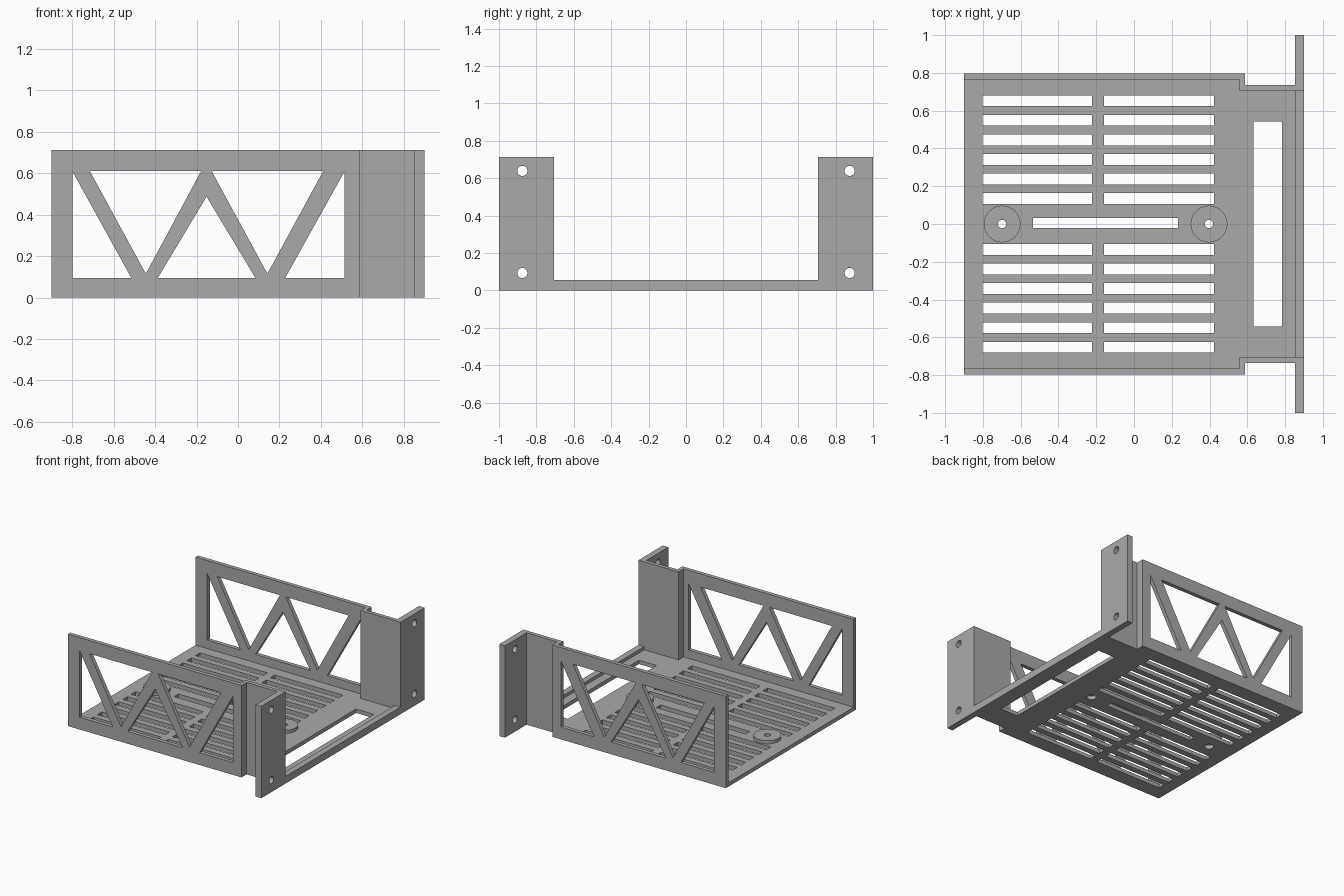
import bpy, bmesh, math
from mathutils import Vector

cube = bpy.data.objects.get("Cube")
if cube:
    bpy.data.objects.remove(cube, do_unlink=True)

grey = bpy.data.materials.new("plain grey")
grey.use_nodes = True
grey.diffuse_color = (0.4, 0.4, 0.4, 1)
grey.node_tree.nodes["Principled BSDF"].inputs["Base Color"].default_value = (0.4, 0.4, 0.4, 1)


def rect(x0, x1, y0, y1):
    return [(x0, y0), (x1, y0), (x1, y1), (x0, y1)]


def circle(cx, cy, r, n=40):
    return [(cx + r * math.cos(2 * math.pi * i / n),
             cy + r * math.sin(2 * math.pi * i / n)) for i in range(n)]


# Maps outline coordinates (u, v) and depth w into model space
AXES = {
    "x": lambda u, v, w: (w, u, v),
    "y": lambda u, v, w: (u, w, v),
    "z": lambda u, v, w: (u, v, w),
}


def plate(name, loops, lo, hi, axis="z", side=1):
    """Extrude an outline with holes along an axis; side=-1 mirrors it in y."""
    curve = bpy.data.curves.new(name, "CURVE")
    curve.dimensions = "2D"
    curve.fill_mode = "BOTH"
    curve.extrude = (hi - lo) / 2
    for loop in loops:
        spline = curve.splines.new("POLY")
        spline.points.add(len(loop) - 1)
        for point, (u, v) in zip(spline.points, loop):
            point.co = (u, v, 0, 1)
        spline.use_cyclic_u = True
    temp = bpy.data.objects.new(name + " outline", curve)
    bpy.context.collection.objects.link(temp)
    graph = bpy.context.evaluated_depsgraph_get()
    mesh = bpy.data.meshes.new_from_object(temp.evaluated_get(graph))
    bpy.data.objects.remove(temp, do_unlink=True)
    bpy.data.curves.remove(curve)

    bm = bmesh.new()
    bm.from_mesh(mesh)
    for v in bm.verts:
        p = Vector(AXES[axis](v.co.x, v.co.y, v.co.z + (lo + hi) / 2))
        p.y *= side
        v.co = p
    bmesh.ops.remove_doubles(bm, verts=bm.verts, dist=1e-5)
    bmesh.ops.recalc_face_normals(bm, faces=bm.faces)
    bm.to_mesh(mesh)
    bm.free()

    mesh.name = name
    mesh.materials.clear()
    mesh.materials.append(grey)
    obj = bpy.data.objects.new(name, mesh)
    bpy.context.collection.objects.link(obj)
    bpy.ops.object.select_all(action="DESELECT")
    obj.select_set(True)
    bpy.context.view_layer.objects.active = obj
    bpy.ops.object.shade_smooth_by_angle(angle=math.radians(30))
    return obj


HEIGHT = 0.712
FLOOR = 0.03
BAR = 0.055
OUTER, OUTER_IN = 0.797, 0.766   # truss wall faces
INNER, INNER_IN = 0.735, 0.705   # recessed wall faces
STEP, STEP_END = 0.558, 0.588    # jog between the two walls
BACK, END = 0.852, 0.9           # mounting flange faces
MOUNTS = (-0.698, 0.397)

# Floor with vent slots, cable opening and screw clearance holes
floor = [[(-END, -OUTER_IN), (STEP, -OUTER_IN), (STEP, -INNER_IN), (BACK, -INNER_IN),
          (BACK, INNER_IN), (STEP, INNER_IN), (STEP, OUTER_IN), (-END, OUTER_IN)]]
for side in (-1, 1):
    for row in range(6):
        y = side * (0.135 + row * 0.1033)
        for x0, x1 in ((-0.802, -0.222), (-0.16, 0.424)):
            floor.append(rect(x0, x1, y - 0.028, y + 0.028))
floor.append(rect(-0.534, 0.233, -0.02, 0.032))
floor.append(rect(0.632, 0.783, -0.542, 0.542))
floor += [circle(x, 0, 0.034) for x in MOUNTS]
plate("floor", floor, 0, FLOOR)

# Raised screw bosses
for name, x in zip(("left_end_boss", "right_end_boss"), MOUNTS):
    plate(name, [circle(x, 0, 0.097, 64), circle(x, 0, 0.022)], FLOOR, BAR)

# Cross bar joining the flanges
plate("cross_bar", [rect(BACK, END, -INNER_IN, INNER_IN)], 0, BAR)

# Triangular windows of the truss walls
LOW, HIGH = 0.095, 0.61
windows = [
    [(-0.8, LOW), (-0.515, LOW), (-0.8, HIGH)],
    [(-0.715, HIGH), (-0.445, 0.115), (-0.178, HIGH)],
    [(-0.387, LOW), (0.084, LOW), (-0.152, 0.487)],
    [(-0.127, HIGH), (0.142, 0.115), (0.411, HIGH)],
    [(0.228, LOW), (0.515, LOW), (0.515, HIGH)],
]

# Mirrored walls, jogs and drilled flanges
for side, word in ((-1, "front"), (1, "back")):
    plate(word + "_truss_wall", [rect(-END, STEP, 0, HEIGHT)] + windows,
          OUTER_IN, OUTER, "y", side)
    jog = [(STEP, INNER_IN), (BACK, INNER_IN), (BACK, INNER),
           (STEP_END, INNER), (STEP_END, OUTER), (STEP, OUTER)]
    plate(word + "_recessed_wall", [jog], 0, HEIGHT, "z", side)
    holes = [circle(0.875, z, 0.027) for z in (0.093, 0.639)]
    plate(word + "_mounting_flange", [rect(INNER_IN, 1, 0, HEIGHT)] + holes,
          BACK, END, "x", side)
